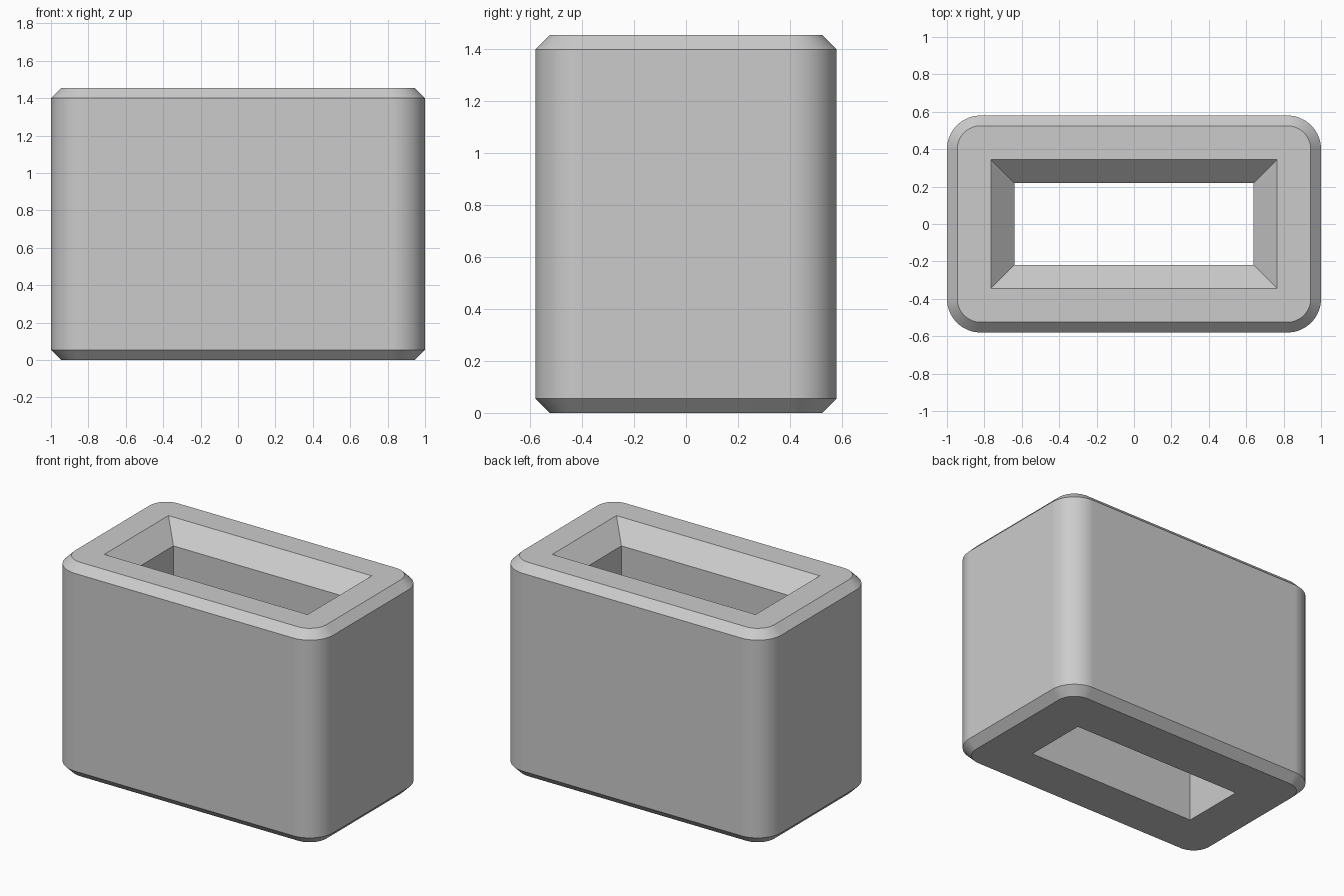
import bpy, bmesh
from math import cos, sin, pi

cube = bpy.data.objects.get("Cube")
if cube:
    bpy.data.objects.remove(cube, do_unlink=True)

HALF_X, HALF_Y, HEIGHT = 1.0, 0.58, 1.455
RADIUS, CHAMFER = 0.18, 0.055
HOLE_X, HOLE_Y, FLARE = 0.64, 0.22, 0.125
STEPS = 16
SIGNS = [(1, 1), (-1, 1), (-1, -1), (1, -1)]

bm = bmesh.new()


def outer_ring(inset, z):
    """Rounded rectangle, returned as four corner arcs."""
    r = RADIUS - inset
    arcs = []
    for i, (sx, sy) in enumerate(SIGNS):
        angles = [(i + k / STEPS) * pi / 2 for k in range(STEPS + 1)]
        arcs.append([bm.verts.new((sx * (HALF_X - RADIUS) + r * cos(a),
                                   sy * (HALF_Y - RADIUS) + r * sin(a), z))
                     for a in angles])
    return arcs


def hole_ring(grow, z):
    return [bm.verts.new((sx * (HOLE_X + grow), sy * (HOLE_Y + grow), z))
            for sx, sy in SIGNS]


def skin(a, b):
    """Join two loops of equal length with quads."""
    for i in range(len(a)):
        j = (i + 1) % len(a)
        bm.faces.new((a[i], a[j], b[j], b[i]))


def rim(arcs, hole):
    """Flat end between the rounded outline and the square hole."""
    for i in range(4):
        j = (i + 1) % 4
        bm.faces.new(arcs[i] + [hole[i]])
        bm.faces.new((arcs[i][-1], arcs[j][0], hole[j], hole[i]))


# Outer walls with chamfered ends
outer = [outer_ring(CHAMFER, 0), outer_ring(0, CHAMFER),
         outer_ring(0, HEIGHT - CHAMFER), outer_ring(CHAMFER, HEIGHT)]
for low, high in zip(outer, outer[1:]):
    skin(sum(low, []), sum(high, []))

# Straight through hole with a flared mouth
hole = [hole_ring(0, 0), hole_ring(0, HEIGHT - FLARE), hole_ring(FLARE, HEIGHT)]
for low, high in zip(hole, hole[1:]):
    skin(low, high)

# Flat ends
rim(outer[0], hole[0])
rim(outer[-1], hole[-1])
bmesh.ops.recalc_face_normals(bm, faces=bm.faces)

mesh = bpy.data.meshes.new("sleeve_block")
bm.to_mesh(mesh)
bm.free()
block = bpy.data.objects.new("sleeve_block", mesh)
bpy.context.collection.objects.link(block)

# Plain grey
grey = bpy.data.materials.new("light_grey")
grey.use_nodes = True
colour = (0.6, 0.6, 0.6, 1)
grey.diffuse_color = colour
grey.node_tree.nodes["Principled BSDF"].inputs["Base Color"].default_value = colour
mesh.materials.append(grey)

# Smooth round corners, crisp chamfers
bpy.ops.object.select_all(action="DESELECT")
block.select_set(True)
bpy.context.view_layer.objects.active = block
bpy.ops.object.shade_smooth_by_angle(angle=pi / 6)
weighted = block.modifiers.new("flat_walls", "WEIGHTED_NORMAL")
weighted.keep_sharp = True
